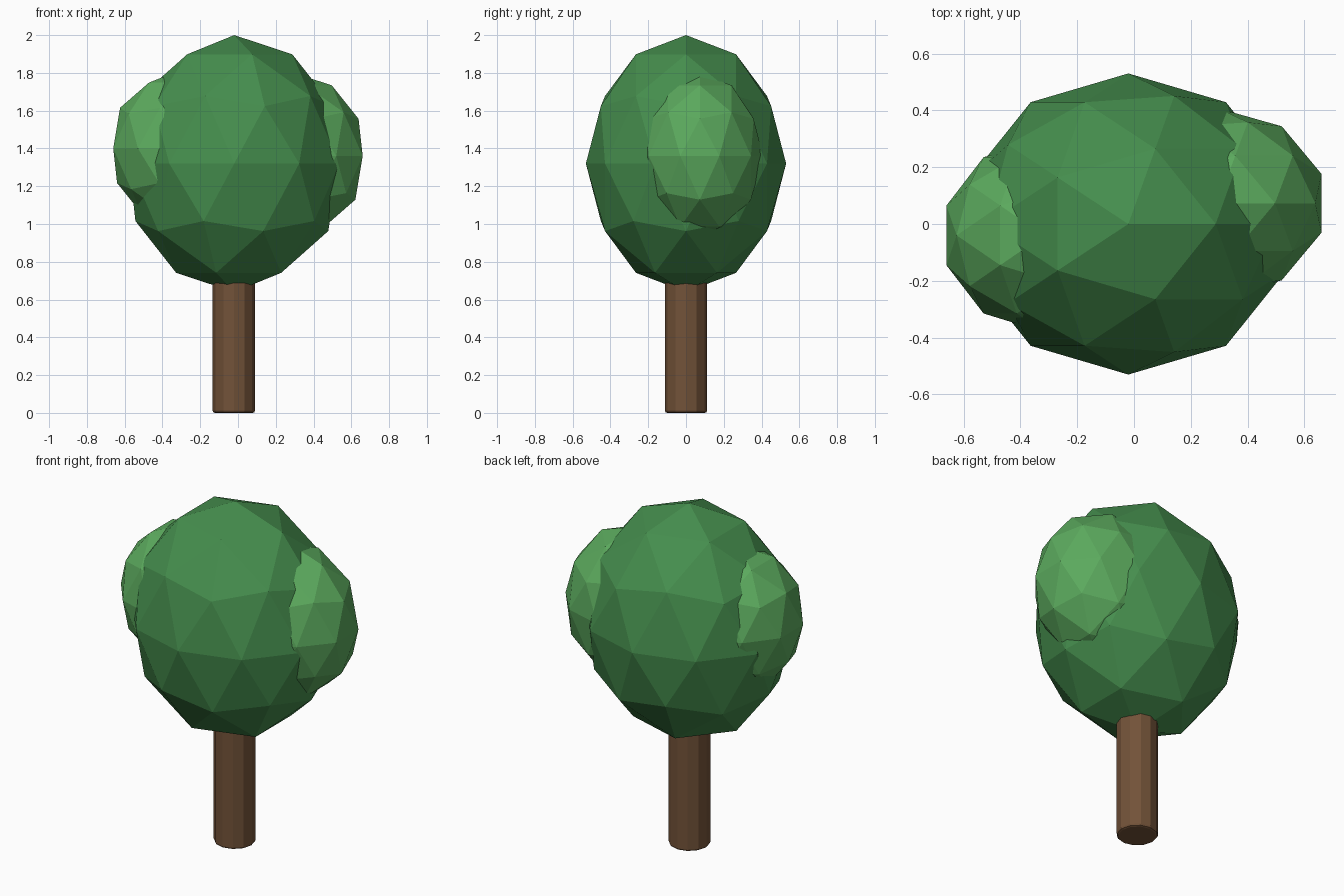
import bpy

if "Cube" in bpy.data.objects:
    bpy.data.objects.remove(bpy.data.objects["Cube"])


def material(name, rgb):
    m = bpy.data.materials.new(name)
    m.diffuse_color = (*rgb, 1.0)
    m.use_nodes = True
    m.node_tree.nodes["Principled BSDF"].inputs["Base Color"].default_value = m.diffuse_color
    return m


bark = material("bark", (0.17, 0.085, 0.04))
leaf_dark = material("leaf_dark", (0.06, 0.27, 0.075))
leaf_light = material("leaf_light", (0.105, 0.40, 0.11))


def foliage(name, centre, radii, mat):
    """Low-poly ellipsoid of leaves."""
    bpy.ops.mesh.primitive_ico_sphere_add(subdivisions=2, radius=1, location=centre)
    ob = bpy.context.object
    ob.name = name
    ob.scale = radii
    bpy.ops.object.transform_apply(location=False, rotation=False, scale=True)
    ob.data.materials.append(mat)
    return ob


# Trunk: faceted cylinder with softened rims, its top buried in the crown
HEIGHT = 0.80
bpy.ops.mesh.primitive_cylinder_add(vertices=12, radius=0.112, depth=HEIGHT,
                                    location=(-0.022, 0, HEIGHT / 2))
trunk = bpy.context.object
trunk.name = "trunk"
trunk.data.materials.append(bark)
bevel = trunk.modifiers.new("rim", "BEVEL")
bevel.width = 0.012
bevel.segments = 2
bevel.limit_method = 'ANGLE'
bevel.angle_limit = 0.8

# Main crown and the two lighter side clumps
foliage("crown", (-0.02, 0, 1.32), (0.585, 0.53, 0.68), leaf_dark)
foliage("left_clump", (-0.318, -0.04, 1.40), (0.36, 0.34, 0.41), leaf_light)
foliage("right_clump", (0.294, 0.073, 1.36), (0.385, 0.335, 0.44), leaf_light)
